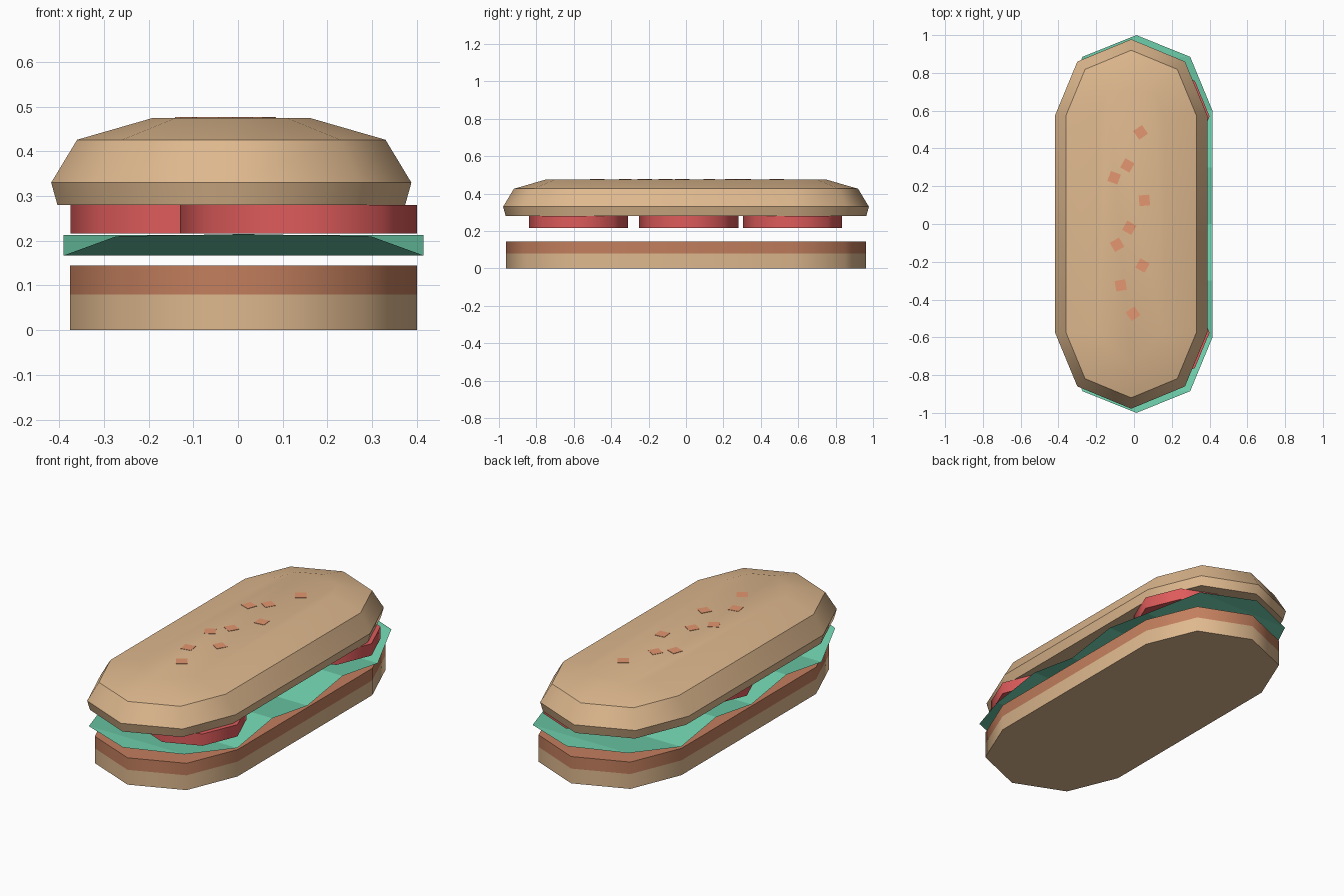
import bpy, bmesh, math

cube = bpy.data.objects.get("Cube")
if cube:
    bpy.data.objects.remove(cube)


def material(name, rgb):
    m = bpy.data.materials.new(name)
    m.use_nodes = True
    m.diffuse_color = (*rgb, 1)
    m.node_tree.nodes["Principled BSDF"].inputs["Base Color"].default_value = (*rgb, 1)
    return m


BREAD = material("bread", (0.73, 0.48, 0.27))
MEAT = material("meat", (0.54, 0.21, 0.11))
TOMATO = material("tomato_red", (0.73, 0.105, 0.105))
LETTUCE = material("lettuce_green", (0.165, 0.65, 0.43))
SEED = material("seed_orange", (0.77, 0.31, 0.16))


def finish(name, bm, *mats):
    mesh = bpy.data.meshes.new(name)
    bm.to_mesh(mesh)
    bm.free()
    for m in mats:
        mesh.materials.append(m)
    obj = bpy.data.objects.new(name, mesh)
    bpy.context.collection.objects.link(obj)
    return obj


def outline(r, half_length):
    """Octagon of radius r, stretched along y into a long rounded shape."""
    points = []
    for start, shift in ((0, half_length), (4, -half_length)):
        for i in range(5):
            a = (start + i) * math.pi / 4
            points.append((r * math.cos(a), r * math.sin(a) + shift))
    if half_length == 0:
        points = points[:4] + points[5:9]
    return points


def loft(name, rings, half_length, center, mats, soft_top=False, split=None):
    """Stack outlines (radius, z), cap both ends; rims are sharp, sides smooth."""
    bm = bmesh.new()
    cx, cy = center
    loops = [[bm.verts.new((x + cx, y + cy, z)) for x, y in outline(r, half_length)]
             for r, z in rings]
    n = len(loops[0])
    for low, high in zip(loops, loops[1:]):
        for i in range(n):
            j = (i + 1) % n
            bm.faces.new((low[i], low[j], high[j], high[i]))
    bm.faces.new(loops[0][::-1])
    bm.faces.new(loops[-1])
    top = rings[-1][1]
    for f in bm.faces:
        f.smooth = True
        if split is not None and f.calc_center_median().z > split:
            f.material_index = 1
    for e in bm.edges:
        a, b = (v.co.z for v in e.verts)
        if abs(a - b) < 1e-5 and not (soft_top and a > top - 1e-4):
            e.smooth = False
    return finish(name, bm, *mats)


# Bottom bun with the meat layer on top
loft("bottom_bun_and_meat", [(0.388, 0), (0.388, 0.08), (0.388, 0.145)],
     0.575, (0.0125, 0), (BREAD, MEAT), split=0.08)

# Domed top bun
loft("top_bun", [(0.389, 0.28), (0.403, 0.33), (0.345, 0.426), (0.175, 0.475)],
     0.575, (-0.015, 0), (BREAD,), soft_top=True)

# Three tomato slices
for label, x, y in (("front", 0.135, -0.575), ("middle", -0.11, 0.015), ("back", 0.135, 0.57)):
    loft("tomato_slice_" + label, [(0.265, 0.216), (0.265, 0.28)], 0, (x, y), (TOMATO,))

# Lettuce: a thin sheet folded in waves along its length
half = [(0, 0.403, 0.167), (0.3, 0.403, 0.213), (0.6, 0.403, 0.167),
        (0.885, 0.285, 0.21), (1, 0, 0.215)]
rows = [(-y, w, z) for y, w, z in half[:0:-1]] + half
bm = bmesh.new()
edges = [[bm.verts.new((0.0125 + s * w, y, z)) for s in (-1, 1)] for y, w, z in rows]
for (a, b), (c, d) in zip(edges, edges[1:]):
    bm.faces.new((a, b, d, c))
bmesh.ops.remove_doubles(bm, verts=bm.verts[:], dist=1e-4)
finish("lettuce", bm, LETTUCE)

# Seeds: small square plates scattered over the top
seeds = [(0.035, 0.485, 35), (-0.035, 0.31, 60), (-0.105, 0.245, 70),
         (0.055, 0.125, 5), (-0.025, -0.02, 60), (-0.09, -0.11, 30),
         (0.045, -0.22, 60), (-0.07, -0.325, 10), (-0.005, -0.475, 35)]
for i, (x, y, turn) in enumerate(seeds):
    bm = bmesh.new()
    bmesh.ops.create_cube(bm, size=1)
    bmesh.ops.scale(bm, vec=(0.056, 0.056, 0.003), verts=bm.verts[:])
    seed = finish(f"seed_{i + 1}", bm, SEED)
    seed.location = (x, y, 0.4755)
    seed.rotation_euler.z = math.radians(turn)
